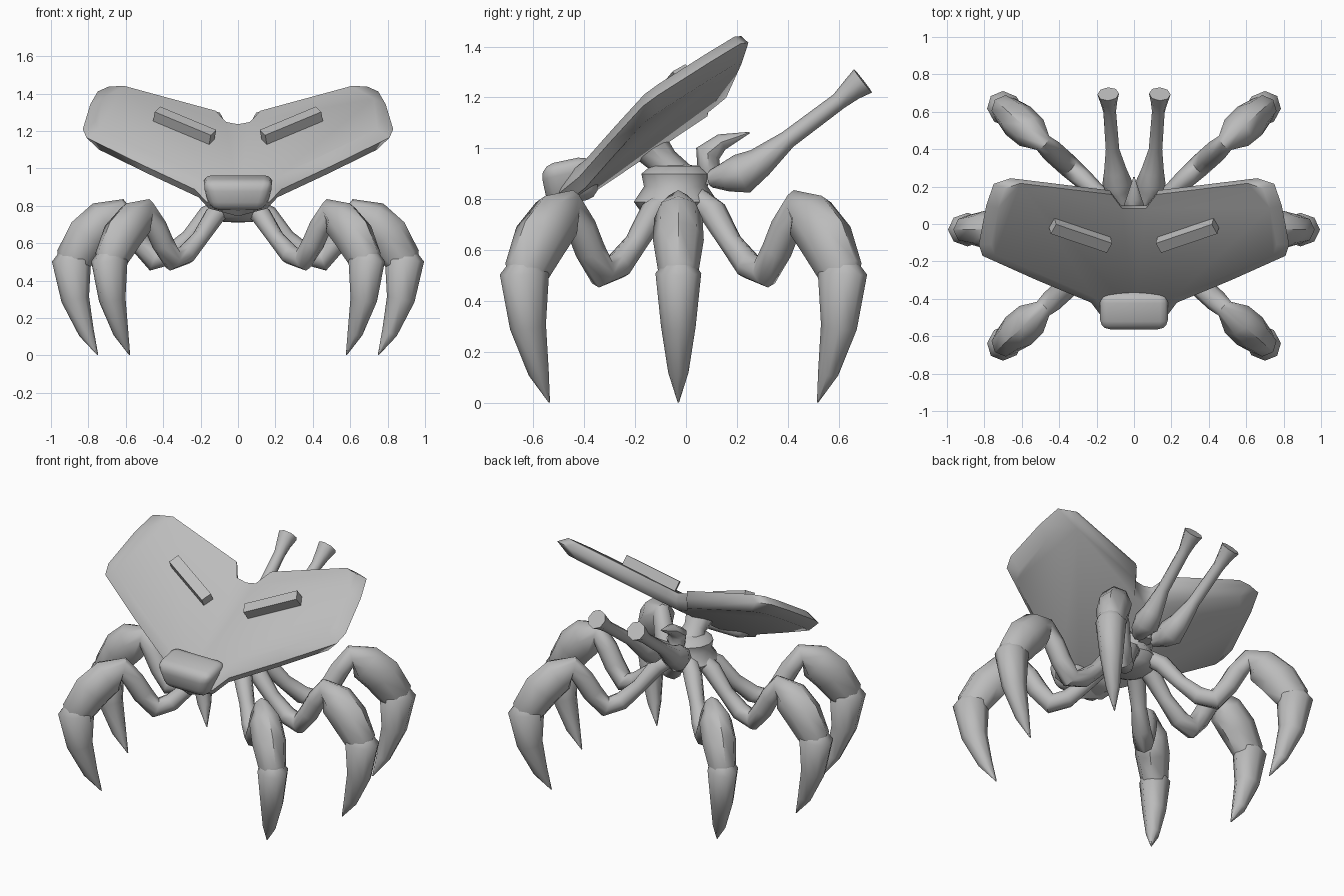
import bpy
import bmesh
from math import radians, sin, cos, pi
from mathutils import Vector, Matrix

if "Cube" in bpy.data.objects:
    bpy.data.objects.remove(bpy.data.objects["Cube"], do_unlink=True)

GREY = (0.5, 0.5, 0.5, 1)
grey = bpy.data.materials.new("plain grey")
grey.use_nodes = True
grey.diffuse_color = GREY
grey.node_tree.nodes["Principled BSDF"].inputs["Base Color"].default_value = GREY


def finish(name, bm, angle=50):
    """Turn a bmesh into a smooth-shaded object with sharp edges kept."""
    bmesh.ops.recalc_face_normals(bm, faces=bm.faces)
    for f in bm.faces:
        f.smooth = True
    mesh = bpy.data.meshes.new(name)
    bm.to_mesh(mesh)
    bm.free()
    mesh.set_sharp_from_angle(angle=radians(angle))
    mesh.materials.append(grey)
    obj = bpy.data.objects.new(name, mesh)
    bpy.context.collection.objects.link(obj)
    return obj


def tube(name, path, side, sides=8):
    """Loft rings along a path of (x, y, z, depth, width); width runs along side."""
    bm = bmesh.new()
    pts = [Vector(p[:3]) for p in path]
    rings = []
    for i, p in enumerate(path):
        tangent = pts[min(i + 1, len(pts) - 1)] - pts[max(i - 1, 0)]
        across = (side - side.project(tangent)).normalized()
        up = tangent.cross(across).normalized()
        rings.append([bm.verts.new(pts[i] + up * p[3] * cos(a) + across * p[4] * sin(a))
                      for a in (2 * pi * k / sides for k in range(sides))])
    for a, b in zip(rings, rings[1:]):
        for k in range(sides):
            n = (k + 1) % sides
            bm.faces.new((a[k], a[n], b[n], b[k]))
    bm.faces.new(rings[0])
    bm.faces.new(rings[-1])
    return finish(name, bm)


# Central body, turned around a vertical axis
bm = bmesh.new()
profile = [(0, .71), (.08, .715), (.13, .74), (.165, .79), (.125, .85),
           (.135, .90), (.10, .93), (0, .94)]
verts = [bm.verts.new((r, 0, z)) for r, z in profile]
edges = [bm.edges.new(pair) for pair in zip(verts, verts[1:])]
bmesh.ops.spin(bm, geom=verts + edges, cent=(0, 0, 0), axis=(0, 0, 1),
               angle=2 * pi, steps=12, use_duplicate=False)
bmesh.ops.remove_doubles(bm, verts=bm.verts, dist=0.001)
finish("body", bm).location.y = -0.04

# Neck holding up the shield
tube("neck", [(0, -.04, .88, .08, .09), (0, -.09, .95, .06, .07),
              (0, -.16, 1.03, .08, .10)], Vector((1, 0, 0)))


# Shield: a swept, slightly V-shaped plate with a thin rim
def shield_z(x, y):
    return 1.125 + .67 * y + .19 * abs(x)


outline = [(0, .10), (.07, .10), (.13, .18), (.66, .245), (.75, .215), (.79, .10),
           (.83, -.11), (.81, -.17), (.52, -.30), (.23, -.42), (.17, -.50), (0, -.52)]
bm = bmesh.new()
layers = []
for inset, lift in ((.92, -.055), (1, 0), (.92, .055)):
    layer = []
    for x, y in outline:
        px, py = x * inset, -.1 + (y + .1) * inset
        layer.append(bm.verts.new((px, py, shield_z(px, py) + lift)))
    layers.append(layer)
for low, high in zip(layers, layers[1:]):
    for k in range(len(outline) - 1):
        bm.faces.new((low[k], low[k + 1], high[k + 1], high[k]))
bm.faces.new(layers[0])
bm.faces.new(layers[-1])
caps = bm.faces[:]
bmesh.ops.duplicate(bm, geom=bm.verts[:] + bm.edges[:] + caps)
bm.faces.ensure_lookup_table()
copied = {v for f in bm.faces[len(caps):] for v in f.verts}
for v in copied:
    v.co.x *= -1
bmesh.ops.remove_doubles(bm, verts=bm.verts, dist=0.0005)
finish("shield", bm, 55)

# Rounded nose at the low front end of the shield
bm = bmesh.new()
bmesh.ops.create_cube(bm, size=1)
for v in bm.verts:
    narrow = .72 if v.co.z < 0 else .95
    v.co = Vector((v.co.x * .41 * narrow, v.co.y * .21, v.co.z * .17))
bmesh.ops.bevel(bm, geom=bm.edges[:], offset=.055, segments=3, profile=.5, affect='EDGES')
nose = finish("nose", bm)
nose.location = (0, -.455, .87)
nose.rotation_euler.x = radians(12)

# Raised bars on the shield
for label, s in (("left", 1), ("right", -1)):
    along = Vector((s * .31, .105, .129)).normalized()
    normal = Vector((-s * .19, -.67, 1)).normalized()
    normal = (normal - normal.project(along)).normalized()
    turn = Matrix((along, normal.cross(along), normal)).transposed()
    bm = bmesh.new()
    bmesh.ops.create_cube(bm, size=1)
    bmesh.ops.scale(bm, verts=bm.verts, vec=(.34, .065, .12))
    base = Vector((s * .29, -.045, shield_z(.29, -.045) + .055))
    bmesh.ops.transform(bm, verts=bm.verts, matrix=Matrix.Translation(base) @ turn.to_4x4())
    finish(label + "_bar", bm, 30)

# Hooked spike behind the neck
tube("rear_spike", [(0, .10, .86, .04, .04), (0, .09, .92, .045, .05), (0, .085, .98, .05, .06),
                    (0, .14, 1.025, .033, .04), (0, .25, 1.062, .003, .004)],
     Vector((1, 0, 0)))

# Two long stalks at the back, bulbous at the root and flared at the end
stalk = [(.05, .10, .88, .035), (.08, .16, .89, .06), (.09, .22, .90, .08),
         (.10, .29, .945, .06), (.115, .40, 1.035, .036), (.13, .60, 1.185, .034),
         (.135, .65, 1.23, .045), (.138, .695, 1.265, .058)]
for label, s in (("left", 1), ("right", -1)):
    tube(label + "_stalk", [(s * x, y, z, r, r) for x, y, z, r in stalk], Vector((1, 0, 0)))

# Legs: a bent limb and a separate claw, repeated around the body
limb = [(.06, .81, .045, .05), (.16, .75, .055, .055), (.26, .63, .045, .045),
        (.36, .54, .055, .055), (.45, .51, .06, .06), (.52, .60, .06, .06),
        (.57, .69, .06, .06), (.63, .77, .068, .05), (.71, .725, .11, .095),
        (.80, .64, .115, .10), (.875, .52, .10, .08), (.875, .47, .08, .07)]
claw = [(.89, .56, .06, .05), (.89, .51, .105, .09), (.87, .30, .075, .068),
        (.81, .12, .042, .04), (.75, .003, .003, .003)]
for place, angle, centre, reach in (("front", -42, -.015, 1.04), ("middle", 0, -.03, 1),
                                    ("back", 42, -.005, 1.04)):
    for label, heading in (("left", angle), ("right", 180 - angle)):
        for part, path in (("leg", limb), ("claw", claw)):
            obj = tube(f"{place}_{label}_{part}",
                       [(r * reach, 0, z, d, w) for r, z, d, w in path], Vector((0, 1, 0)))
            obj.location.y = centre
            obj.rotation_euler.z = radians(heading)
